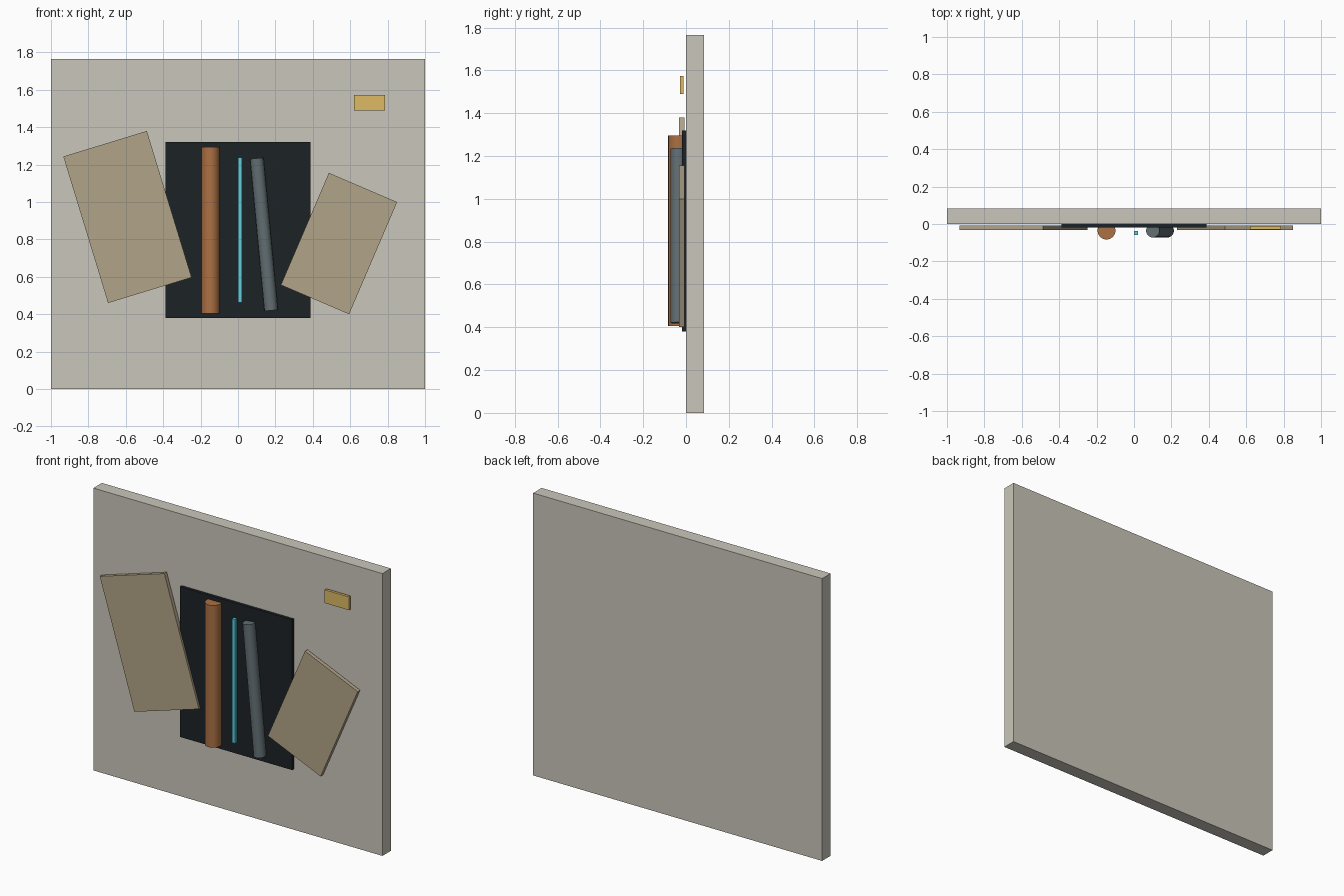
import bpy
from math import radians

cube = bpy.data.objects.get("Cube")
if cube:
    bpy.data.objects.remove(cube, do_unlink=True)


def material(name, rgb):
    # Display colour to linear colour
    colour = [(c / 255) ** 2.2 for c in rgb] + [1]
    mat = bpy.data.materials.new(name)
    mat.use_nodes = True
    mat.diffuse_color = colour
    mat.node_tree.nodes["Principled BSDF"].inputs["Base Color"].default_value = colour
    return mat


def finish(name, mat, tilt):
    obj = bpy.context.object
    obj.name = name
    obj.rotation_euler.y = radians(tilt)
    obj.data.materials.append(mat)
    return obj


def slab(name, centre, size, mat, tilt=0):
    bpy.ops.mesh.primitive_cube_add(size=1, location=centre)
    obj = finish(name, mat, tilt)
    obj.scale = size
    return obj


def pipe(name, centre, radius, length, mat, tilt=0):
    bpy.ops.mesh.primitive_cylinder_add(vertices=24, radius=radius, depth=length, location=centre)
    obj = finish(name, mat, tilt)
    bpy.ops.object.shade_smooth_by_angle(angle=radians(40))
    return obj


plaster = material("plaster", (201, 197, 185))
dark = material("dark_cavity", (34, 39, 42))
board = material("board", (176, 162, 135))
copper = material("copper", (170, 112, 70))
steel = material("steel", (98, 110, 114))
cyan = material("cyan_glow", (95, 208, 222))
yellow = material("yellow_label", (220, 184, 100))

# Wall and dark recess
slab("wall", (0, 0.041, 0.883), (2, 0.084, 1.766), plaster)
slab("dark_recess", (0, -0.01, 0.85), (0.775, 0.018, 0.94), dark)

# Pried-off boards
slab("right_board", (-0.591, -0.02, 0.92), (0.467, 0.024, 0.819), board, -17)
slab("left_board", (0.54, -0.02, 0.778), (0.397, 0.024, 0.652), board, 23.2)

# Pipes and glowing conduit
pipe("copper_pipe", (-0.147, -0.035, 0.85), 0.048, 0.89, copper)
pipe("steel_pipe", (0.139, -0.036, 0.827), 0.036, 0.817, steel, -5.4)
slab("glowing_conduit", (0.01, -0.048, 0.85), (0.021, 0.021, 0.775), cyan)

# Small label plate
slab("label_plate", (0.703, -0.02, 1.532), (0.167, 0.017, 0.083), yellow)
